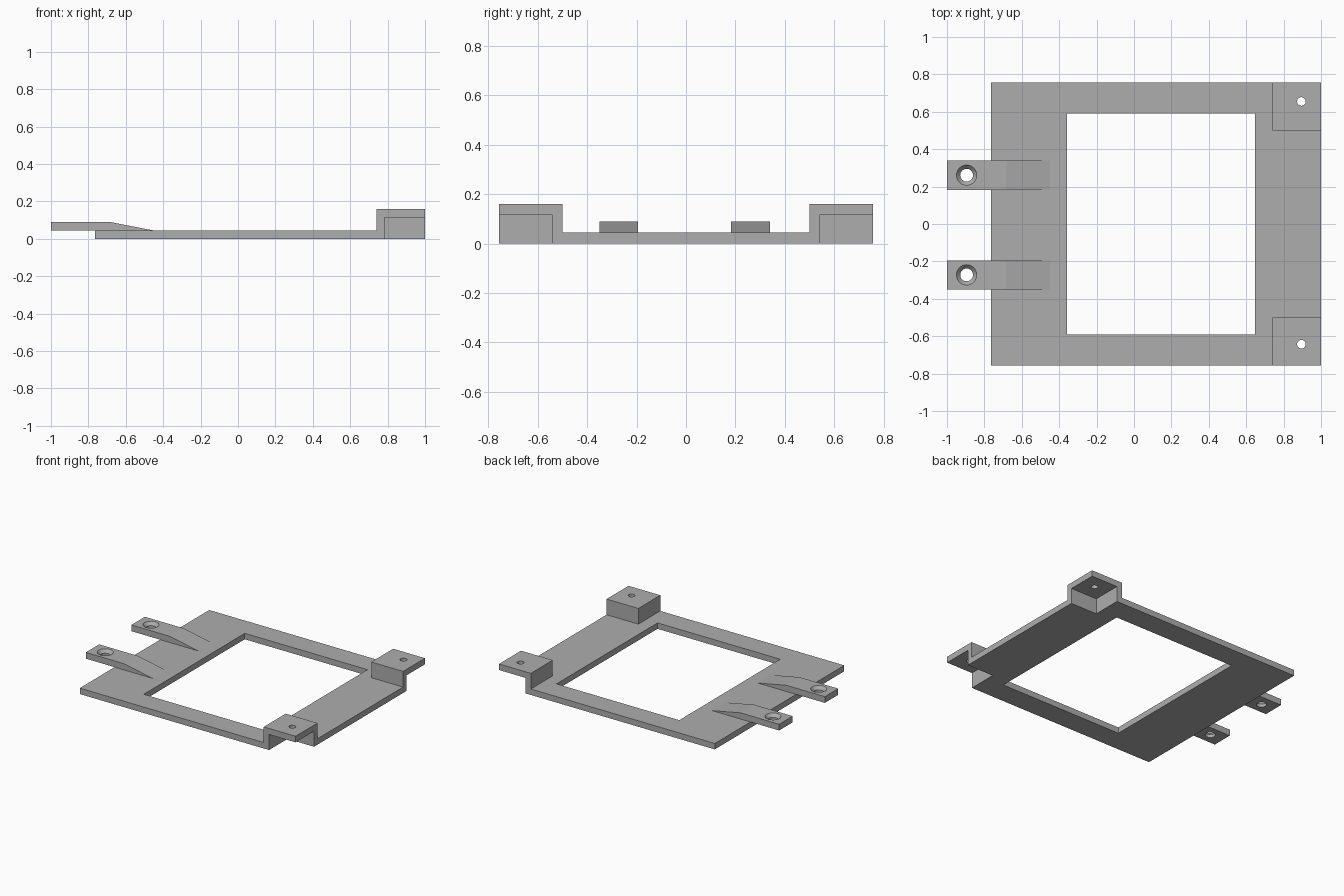
import bpy, bmesh, math
from mathutils import Matrix, Vector

default = bpy.data.objects.get("Cube")
if default:
    bpy.data.objects.remove(default, do_unlink=True)

grey = bpy.data.materials.new("plain grey")
grey.use_nodes = True
colour = (0.42, 0.42, 0.42, 1)
grey.diffuse_color = colour
grey.node_tree.nodes["Principled BSDF"].inputs["Base Color"].default_value = colour

PLATE = 0.044        # plate thickness
TAB_TOP = 0.09
CAP_LOW, CAP_TOP = 0.115, 0.16
BACK, SIDE = 1.0, 0.756


def finish(name, bm):
    bmesh.ops.recalc_face_normals(bm, faces=bm.faces)
    mesh = bpy.data.meshes.new(name)
    bm.to_mesh(mesh)
    bm.free()
    mesh.materials.append(grey)
    obj = bpy.data.objects.new(name, mesh)
    bpy.context.collection.objects.link(obj)
    return obj


def box(name, low, high):
    low, high = Vector(low), Vector(high)
    bm = bmesh.new()
    place = Matrix.Translation((low + high) / 2) @ Matrix.Diagonal((*(high - low), 1))
    bmesh.ops.create_cube(bm, size=1, matrix=place)
    return finish(name, bm)


def cone(name, x, y, z_low, z_high, r_low, r_high):
    bm = bmesh.new()
    bmesh.ops.create_cone(bm, cap_ends=True, segments=48, radius1=r_low, radius2=r_high,
                          depth=z_high - z_low,
                          matrix=Matrix.Translation((x, y, (z_low + z_high) / 2)))
    return finish(name, bm)


def combine(target, tool, operation):
    """Apply a boolean and discard the tool object."""
    mod = target.modifiers.new("join", "BOOLEAN")
    mod.operation, mod.solver, mod.object = operation, "EXACT", tool
    bpy.ops.object.select_all(action="DESELECT")
    bpy.context.view_layer.objects.active = target
    target.select_set(True)
    bpy.ops.object.modifier_apply(modifier=mod.name)
    bpy.data.objects.remove(tool, do_unlink=True)


# Flat plate with a rectangular window
frame = box("mounting_frame", (-0.765, -SIDE, 0), (BACK, SIDE, PLATE))
combine(frame, box("window", (-0.358, -0.59, -1), (0.646, 0.59, 1)), "DIFFERENCE")

# Raised corner brackets, hollow below and open to the outside
for s, hole_y in ((1, 0.655), (-1, -0.643)):
    ys = sorted((s * 0.5, s * SIDE))
    combine(frame, box("bracket", (0.74, ys[0], 0), (BACK, ys[1], CAP_TOP)), "UNION")
    ys = sorted((s * 0.54, s * 0.9))
    combine(frame, box("pocket", (0.783, ys[0], -0.1), (1.2, ys[1], CAP_LOW)), "DIFFERENCE")
    combine(frame, cone("screw_hole", 0.895, hole_y, 0.1, 0.2, 0.023, 0.023), "DIFFERENCE")

# Tapered tabs with countersunk holes
profile = [(-1, PLATE), (-0.45, PLATE), (-0.685, TAB_TOP), (-1, TAB_TOP)]
for y0, y1 in ((0.182, 0.34), (-0.35, -0.194)):
    bm = bmesh.new()
    side = bm.faces.new([bm.verts.new((x, y0, z)) for x, z in profile])
    swept = bmesh.ops.extrude_face_region(bm, geom=[side])["geom"]
    bmesh.ops.translate(bm, vec=(0, y1 - y0, 0),
                        verts=[g for g in swept if isinstance(g, bmesh.types.BMVert)])
    tab = finish("tab", bm)
    mid = (y0 + y1) / 2
    combine(tab, cone("bolt_hole", -0.895, mid, 0, 0.2, 0.034, 0.034), "DIFFERENCE")
    combine(tab, cone("countersink", -0.895, mid, 0.06, 0.1, 0.028, 0.063), "DIFFERENCE")
    combine(frame, tab, "UNION")

# Smooth only the round holes
bpy.ops.object.select_all(action="DESELECT")
bpy.context.view_layer.objects.active = frame
frame.select_set(True)
bpy.ops.object.shade_smooth_by_angle(angle=math.radians(9))
